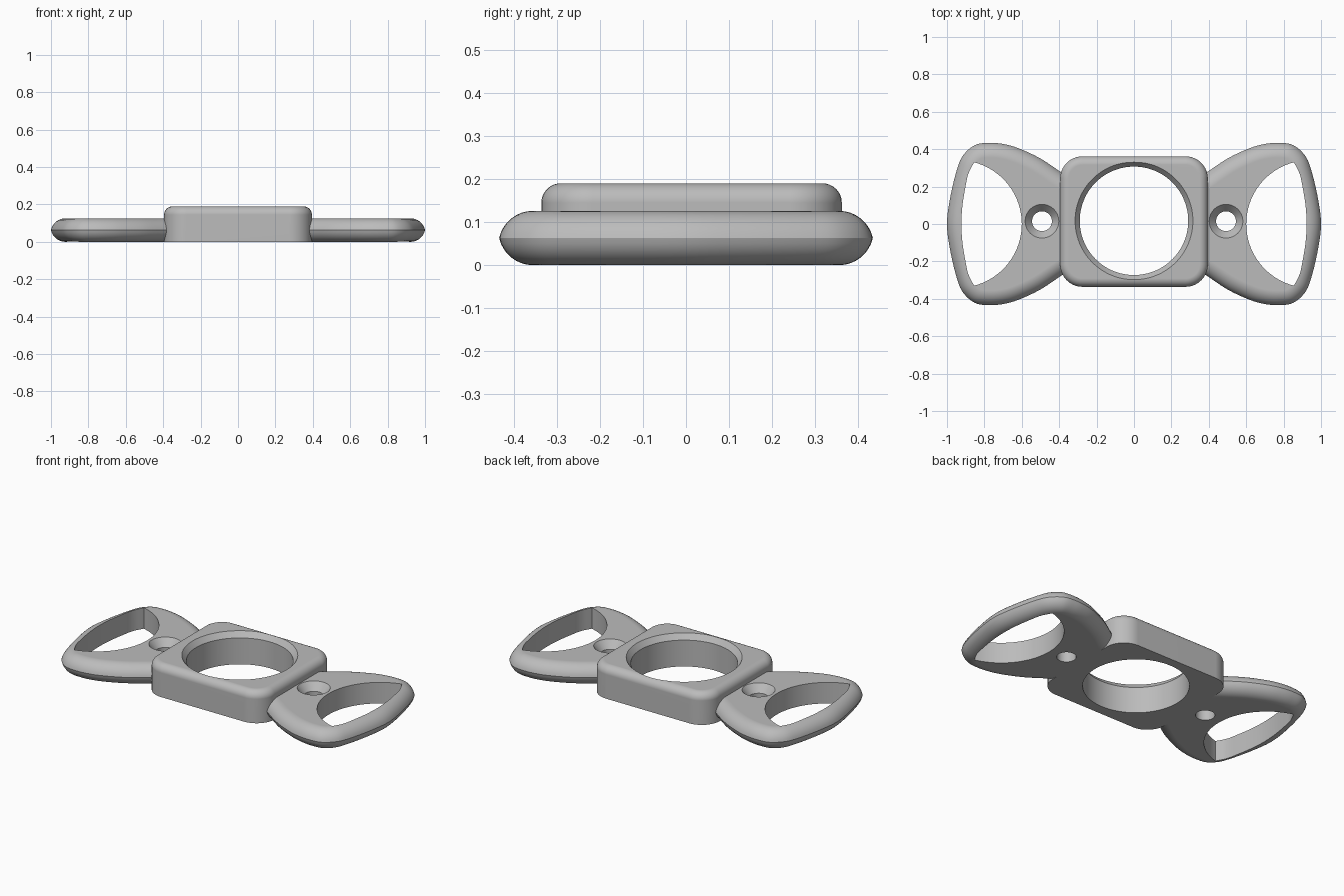
import bpy, bmesh, math
from mathutils import Vector

default = bpy.data.objects.get("Cube")
if default:
    bpy.data.objects.remove(default, do_unlink=True)

metal = bpy.data.materials.new("satin_grey")
metal.use_nodes = True
GREY = (0.5, 0.5, 0.5, 1)
metal.diffuse_color = GREY
metal.node_tree.nodes["Principled BSDF"].inputs["Base Color"].default_value = GREY


def loft(name, outline, layers, closed=True):
    """Stack copies of an outline (counter-clockwise), each given as (inset, z)."""
    n = len(outline)
    normals = []
    for i in range(n):
        a = outline[i - 1] if closed or i > 0 else outline[0]
        b = outline[(i + 1) % n] if closed or i < n - 1 else outline[-1]
        t = (b - a).normalized()
        normals.append(Vector((t.y, -t.x)))
    bm = bmesh.new()
    rings = []
    for inset, z in layers:
        rings.append([bm.verts.new((*(p - m * inset), z)) for p, m in zip(outline, normals)])
    for low, high in zip(rings, rings[1:]):
        for i in range(n):
            j = (i + 1) % n
            bm.faces.new((low[i], low[j], high[j], high[i]))
    bm.faces.new(rings[0][::-1])
    bm.faces.new(rings[-1])
    bmesh.ops.recalc_face_normals(bm, faces=bm.faces)
    mesh = bpy.data.meshes.new(name)
    bm.to_mesh(mesh)
    bm.free()
    mesh.materials.append(metal)
    obj = bpy.data.objects.new(name, mesh)
    bpy.context.collection.objects.link(obj)
    return obj


def circle(x, y, r, n):
    return [Vector((x + r * math.cos(k * math.tau / n), y + r * math.sin(k * math.tau / n)))
            for k in range(n)]


def spline(pts, steps=6):
    """Smooth curve through the points."""
    p = [2 * pts[0] - pts[1], *pts, 2 * pts[-1] - pts[-2]]
    out = []
    for a, b, c, d in zip(p, p[1:], p[2:], p[3:]):
        for k in range(steps):
            t = k / steps
            out.append(0.5 * (2 * b + (c - a) * t + (2 * a - 5 * b + 4 * c - d) * t ** 2
                              + (3 * b - a - 3 * c + d) * t ** 3))
    return out + [pts[-1]]


def mirrored(half):
    """Complete an upper half path with its reflection below y = 0."""
    return half + [Vector((p.x, -p.y)) for p in half[-2::-1]]


def finish(obj, cutters):
    """Cut the holes, then shade smooth with crisp edges."""
    bpy.ops.object.select_all(action='DESELECT')
    obj.select_set(True)
    bpy.context.view_layer.objects.active = obj
    for cutter in cutters:
        mod = obj.modifiers.new("cut", 'BOOLEAN')
        mod.operation, mod.solver, mod.object = 'DIFFERENCE', 'EXACT', cutter
        bpy.ops.object.modifier_apply(modifier=mod.name)
        bpy.data.objects.remove(cutter, do_unlink=True)
    bpy.ops.object.shade_smooth_by_angle(angle=math.radians(24))
    weighted = obj.modifiers.new("weighted", 'WEIGHTED_NORMAL')
    weighted.keep_sharp = True


# Central block: rounded square with a filleted top edge
W, H, MID, R, TOP, F = 0.395, 0.349, 0.013, 0.12, 0.19, 0.045
outline = []
for quarter, (sx, sy) in enumerate([(1, 1), (-1, 1), (-1, -1), (1, -1)]):
    for k in range(11):
        a = (quarter + k / 10) * math.pi / 2
        outline.append(Vector((sx * (W - R) + R * math.cos(a),
                               MID + sy * (H - R) + R * math.sin(a))))
arc = [k / 8 * math.pi / 2 for k in range(9)]
fillet = [(F * (1 - math.cos(a)), TOP - F + F * math.sin(a)) for a in arc]
body = loft("center_block", outline, [(0, 0)] + fillet)

# Round opening with a bevelled rim
bore = loft("bore_cutter", circle(0, 0.017, 0.29, 96),
            [(0, -0.1), (0, TOP - 0.032), (-0.025, TOP), (-0.025, TOP + 0.1)])
finish(body, [bore])

# Wing outline, grip opening and rounded rim section
THICK, RIM = 0.126, 0.08
half = [Vector(p) for p in [(0.33, 0.235), (0.395, 0.28), (0.5, 0.35), (0.61, 0.402), (0.69, 0.426),
                            (0.77, 0.434), (0.85, 0.422), (0.915, 0.365), (0.95, 0.28),
                            (0.984, 0.134), (1.0, 0)]]
wing_path = mirrored(half)
wing_path = spline(wing_path)[::-1]
side = [Vector(p) for p in [(0.855, 0.33), (0.885, 0.27), (0.9, 0.205), (0.917, 0.1), (0.923, 0)]]
GR = 0.341
reach = math.asin(0.33 / GR)
inner = [Vector((0.6 + GR - GR * math.cos(a), GR * math.sin(a)))
         for a in [reach * (k / 20 - 1) for k in range(1, 40)] if abs(a) < reach]
grip_path = spline(mirrored(side)) + inner

amax = math.acos((RIM - THICK / 2) / RIM)
angles = [amax * k / 8 for k in range(9)]
upper = [(RIM * (math.sin(amax) - math.sin(a)), THICK - RIM * (1 - math.cos(a))) for a in angles]
rim = [(d, THICK - z) for d, z in upper] + upper[-2::-1]


def flip(path, s):
    return [Vector((s * p.x, p.y)) for p in path][::s]


for name, s in (("left", 1), ("right", -1)):
    wing = loft(name + "_wing", flip(wing_path, s), rim, closed=False)
    grip = loft("grip_cutter", flip(grip_path, s), [(0, -0.1), (0, 0.3)])
    screw = loft("screw_cutter", circle(s * 0.492, 0.015, 0.053, 48),
                 [(0, -0.1), (0, THICK - 0.045), (-0.037, THICK), (-0.037, 0.3)])
    finish(wing, [grip, screw])
